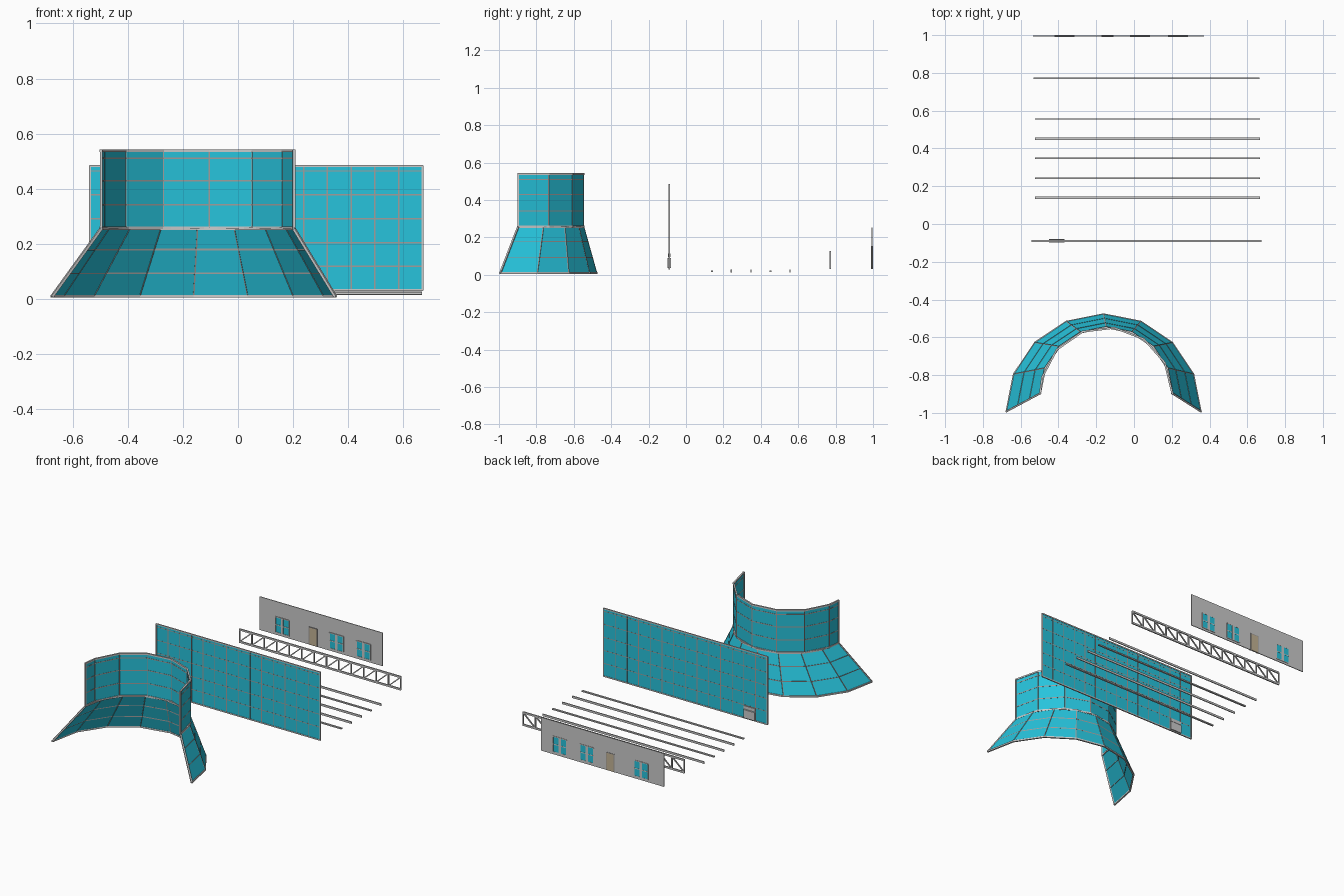
import bpy, bmesh, math
from mathutils import Vector, Matrix

if "Cube" in bpy.data.objects:
    bpy.data.objects.remove(bpy.data.objects["Cube"])


def material(name, rgb):
    m = bpy.data.materials.new(name)
    m.diffuse_color = (*rgb, 1)
    m.use_nodes = True
    m.node_tree.nodes["Principled BSDF"].inputs["Base Color"].default_value = m.diffuse_color
    return m


GLASS = material("glass_blue", (0.02, 0.55, 0.72))
FRAME = material("frame_grey", (0.36, 0.34, 0.33))
TAN = material("door_tan", (0.55, 0.45, 0.30))


def finish(name, bm, mat=None):
    bmesh.ops.recalc_face_normals(bm, faces=bm.faces)
    me = bpy.data.meshes.new(name)
    bm.to_mesh(me)
    bm.free()
    ob = bpy.data.objects.new(name, me)
    bpy.context.collection.objects.link(ob)
    if mat:
        me.materials.append(mat)
    return ob


def add_box(bm, x0, x1, y0, y1, z0, z1):
    m = Matrix.Translation(((x0 + x1) / 2, (y0 + y1) / 2, (z0 + z1) / 2))
    bmesh.ops.create_cube(bm, size=1, matrix=m @ Matrix.Diagonal((x1 - x0, y1 - y0, z1 - z0, 1)))


def box(name, *dims, mat=None):
    bm = bmesh.new()
    add_box(bm, *dims)
    return finish(name, bm, mat)


def bar(bm, p, q, w):
    """Square bar between two points."""
    p, q = Vector(p), Vector(q)
    d = q - p
    rot = d.to_track_quat('Z', 'Y').to_matrix().to_4x4()
    bmesh.ops.create_cube(bm, size=1, matrix=Matrix.Translation((p + q) / 2) @ rot
                          @ Matrix.Diagonal((w, w, d.length + w * 0.5, 1)))


def glazed_wall(name, lower, upper, rows, w_bar=0.006, w_rim=0.01):
    """Faceted glass sheet between two point rows, with mullions and a rim."""
    lower, upper = [Vector(p) for p in lower], [Vector(p) for p in upper]
    bm = bmesh.new()
    lo = [bm.verts.new(p) for p in lower]
    hi = [bm.verts.new(p) for p in upper]
    for i in range(len(lo) - 1):
        bm.faces.new((lo[i], lo[i + 1], hi[i + 1], hi[i]))
    glass = finish(name + "_glass", bm, GLASS)
    sol = glass.modifiers.new("thickness", 'SOLIDIFY')
    sol.thickness, sol.offset = 0.004, 0
    bars, rim = bmesh.new(), bmesh.new()
    last = len(lower) - 1
    for i in range(last + 1):
        end = i in (0, last)
        bar(rim if end else bars, lower[i], upper[i], w_rim if end else w_bar)
    for t in [0, 1] + rows:
        line = [a.lerp(b, t) for a, b in zip(lower, upper)]
        end = t in (0, 1)
        for a, b in zip(line, line[1:]):
            bar(rim if end else bars, a, b, w_rim if end else w_bar)
    finish(name + "_mullions", bars, FRAME)
    finish(name + "_rim", rim)


def arc(cx, cy, r, z, degrees):
    return [(cx + r * math.cos(math.radians(a)), cy + r * math.sin(math.radians(a)), z) for a in degrees]


# Half-round tower: flared skirt (8 facets) and upright drum (13-gon cut at half)
skirt_angles = [i * 22.5 for i in range(9)]
glazed_wall("tower_skirt", arc(-0.161, -0.992, 0.514, 0.009, skirt_angles),
            arc(-0.147, -0.897, 0.350, 0.255, skirt_angles), [0.34, 0.69])
drum_angles = [i * 360 / 13 for i in range(7)] + [180]
glazed_wall("tower_drum", arc(-0.147, -0.897, 0.350, 0.258, drum_angles),
            arc(-0.147, -0.897, 0.350, 0.538, drum_angles), [0.3, 0.61, 0.9])

# Flat curtain wall
xs = [-0.538 + 1.208 * i / 14 for i in range(15)]
glazed_wall("curtain_wall", [(x, -0.09, 0.032) for x in xs], [(x, -0.09, 0.482) for x in xs],
            [0.19, 0.38, 0.575, 0.767, 0.96], 0.005, 0.008)
box("service_door", -0.45, -0.368, -0.099, -0.079, 0.035, 0.09)
box("service_door_head", -0.45, -0.368, -0.096, -0.082, 0.094, 0.115)

# Loose beams, alternating flat and upright
for i, (y, w, h) in enumerate([(0.139, 0.012, 0.008), (0.242, 0.006, 0.014), (0.348, 0.006, 0.014),
                               (0.452, 0.012, 0.008), (0.556, 0.006, 0.014)]):
    box(f"beam_{i + 1}", -0.525, 0.668, y - w / 2, y + w / 2, 0.02 - h / 2, 0.02 + h / 2)

# Lattice truss
bm = bmesh.new()
z0, z1, x0, step = 0.038, 0.12, -0.528, 1.19 / 13
for z in (z0, z1):
    add_box(bm, x0, x0 + 13 * step, 0.767, 0.775, z - 0.006, z + 0.006)
for i in range(14):
    x = x0 + i * step
    bar(bm, (x, 0.771, z0), (x, 0.771, z1), 0.007)
    if i < 13:
        bar(bm, (x, 0.771, z0), (x + step, 0.771, z1), 0.007)
finish("truss", bm)

# Facade with door and paned windows
box("facade_wall", -0.535, 0.37, 0.993, 0.998, 0.03, 0.252)
box("facade_door", -0.166, -0.114, 0.9905, 1.0, 0.031, 0.145, mat=TAN)
bm = bmesh.new()
for s in (-0.171, -0.114):
    add_box(bm, s, s + 0.005, 0.989, 1.0, 0.03, 0.15)
add_box(bm, -0.171, -0.109, 0.989, 1.0, 0.145, 0.15)
finish("door_frame", bm, FRAME)
for n, cx in enumerate((-0.368, 0.032, 0.232)):
    a, b, c, d = cx - 0.05, cx + 0.05, 0.047, 0.15
    box(f"window_glass_{n + 1}", a, b, 0.991, 0.9995, c, d, mat=GLASS)
    bm = bmesh.new()
    for x, w in ((a, 0.006), (cx, 0.018), (b, 0.006)):
        add_box(bm, x - w / 2, x + w / 2, 0.989, 1.0005, c, d)
    for z in (c, (c + d) / 2, d):
        add_box(bm, a, b, 0.989, 1.0005, z - 0.003, z + 0.003)
    finish(f"window_frame_{n + 1}", bm)
